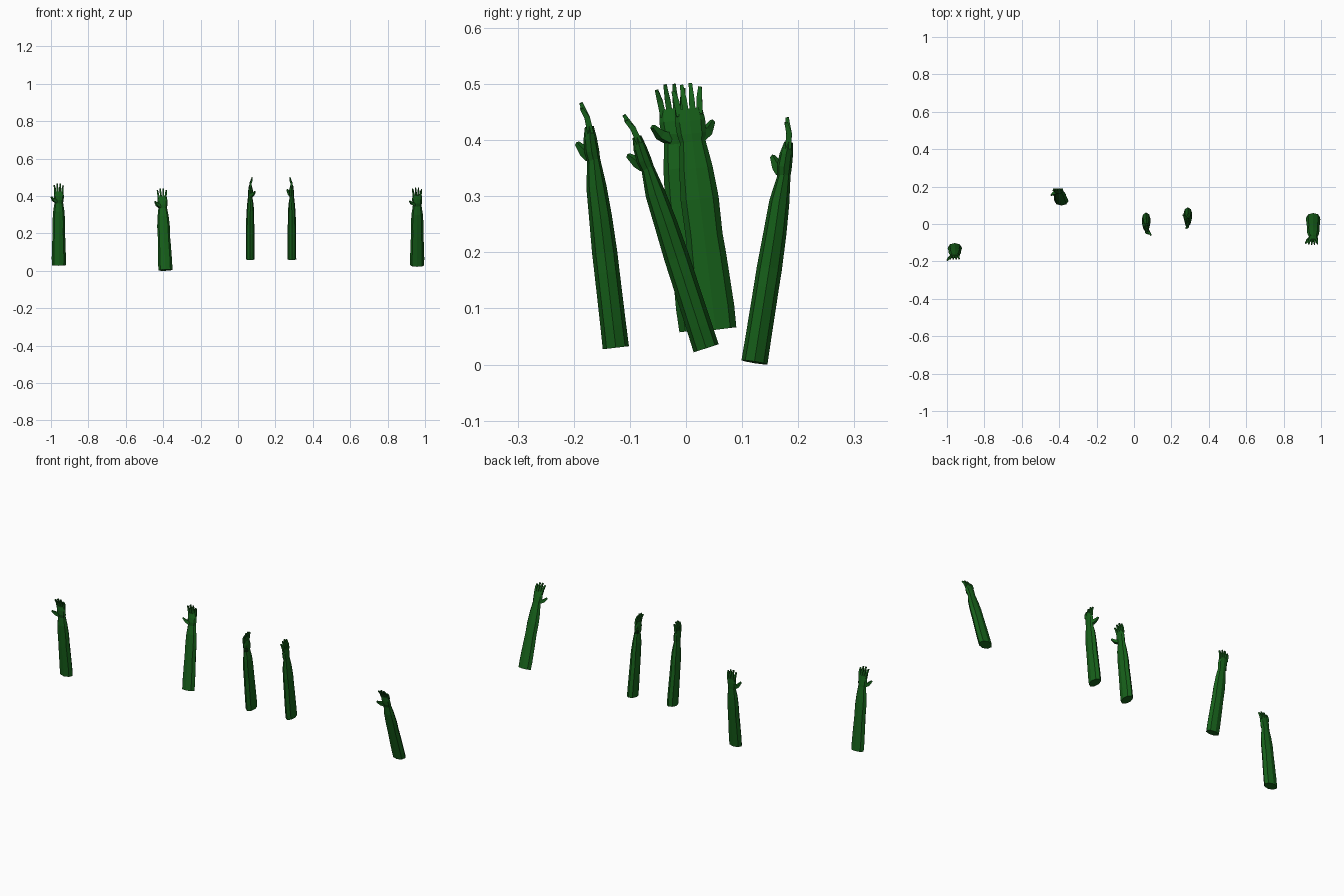
import bpy, bmesh
from math import cos, sin, pi, radians
from mathutils import Vector, Matrix

if "Cube" in bpy.data.objects:
    bpy.data.objects.remove(bpy.data.objects["Cube"])

green = bpy.data.materials.new("dark_green")
green.diffuse_color = (0.008, 0.115, 0.01, 1)
green.use_nodes = True
green.node_tree.nodes["Principled BSDF"].inputs["Base Color"].default_value = green.diffuse_color


def skin(bm, rings):
    """Bridge a list of vertex rings and cap both ends."""
    n = len(rings[0])
    for a, b in zip(rings, rings[1:]):
        for i in range(n):
            j = (i + 1) % n
            bm.faces.new((a[i], a[j], b[j], b[i]))
    bm.faces.new(rings[0][::-1])
    bm.faces.new(rings[-1])


def loft(bm, sections):
    """Eight-sided body from (y centre, z, half width, half depth)."""
    rings = []
    for cy, z, rx, ry in sections:
        rings.append([bm.verts.new((rx * cos(i * pi / 4), cy + ry * sin(i * pi / 4), z))
                      for i in range(8)])
    skin(bm, rings)


def digit(bm, points, radii, side):
    """Tapered four-sided finger along a short path."""
    pts = [Vector(p) for p in points]
    rings = []
    for i, (p, r) in enumerate(zip(pts, radii)):
        d = (pts[min(i + 1, len(pts) - 1)] - pts[max(i - 1, 0)]).normalized()
        u = (Vector(side) - d * d.dot(Vector(side))).normalized()
        v = d.cross(u)
        rings.append([bm.verts.new(p + u * r * a + v * r * b)
                      for a, b in ((1, 1), (-1, 1), (-1, -1), (1, -1))])
    skin(bm, rings)


bm = bmesh.new()

# Forearm, elbow and wrist
loft(bm, [(0, 0, .037, .0235), (0, .04, .038, .023), (0, .135, .035, .0225),
          (0, .17, .033, .0225), (0, .235, .034, .0205), (-.001, .29, .030, .018),
          (0, .338, .023, .0115)])
# Palm
loft(bm, [(0, .330, .021, .0115), (-.002, .352, .026, .0135),
          (-.002, .375, .027, .012), (-.001, .397, .024, .008)])
# Four fingers, bent slightly towards the palm
for x, tip in ((-.0185, .433), (-.0065, .441), (.0055, .440), (.0175, .430)):
    digit(bm, [(x, 0, .385), (x * 1.15, -.003, .413), (x * 1.35, -.011, tip)],
          [.0055, .005, .003], (1, 0, 0))
# Thumb, reaching out to the side and forward
digit(bm, [(-.013, -.004, .345), (-.028, -.014, .353), (-.040, -.026, .370)],
      [.0095, .0075, .0035], (0, 0, 1))

bmesh.ops.recalc_face_normals(bm, faces=bm.faces)
mesh = bpy.data.meshes.new("raised_arm")
bm.to_mesh(mesh)
bm.free()
mesh.materials.append(green)

# Placement: base centre, turn about z, lean towards the front, lean sideways
arms = [((-.958, -.125, .030), 0, 6.7, 0),
        ((-.388, .122, .004), 0, -9, -2.5),
        ((.065, .025, .062), 90, 7, 0),
        ((.288, .053, .062), -90, 7, 0),
        ((.958, .036, .029), 0, 18, 0)]
for k, (loc, turn, lean, sway) in enumerate(arms, 1):
    ob = bpy.data.objects.new(f"raised_arm_{k}", mesh)
    bpy.context.collection.objects.link(ob)
    ob.matrix_world = (Matrix.Translation(loc)
                       @ Matrix.Rotation(radians(sway), 4, 'Y')
                       @ Matrix.Rotation(radians(lean), 4, 'X')
                       @ Matrix.Rotation(radians(turn), 4, 'Z'))
